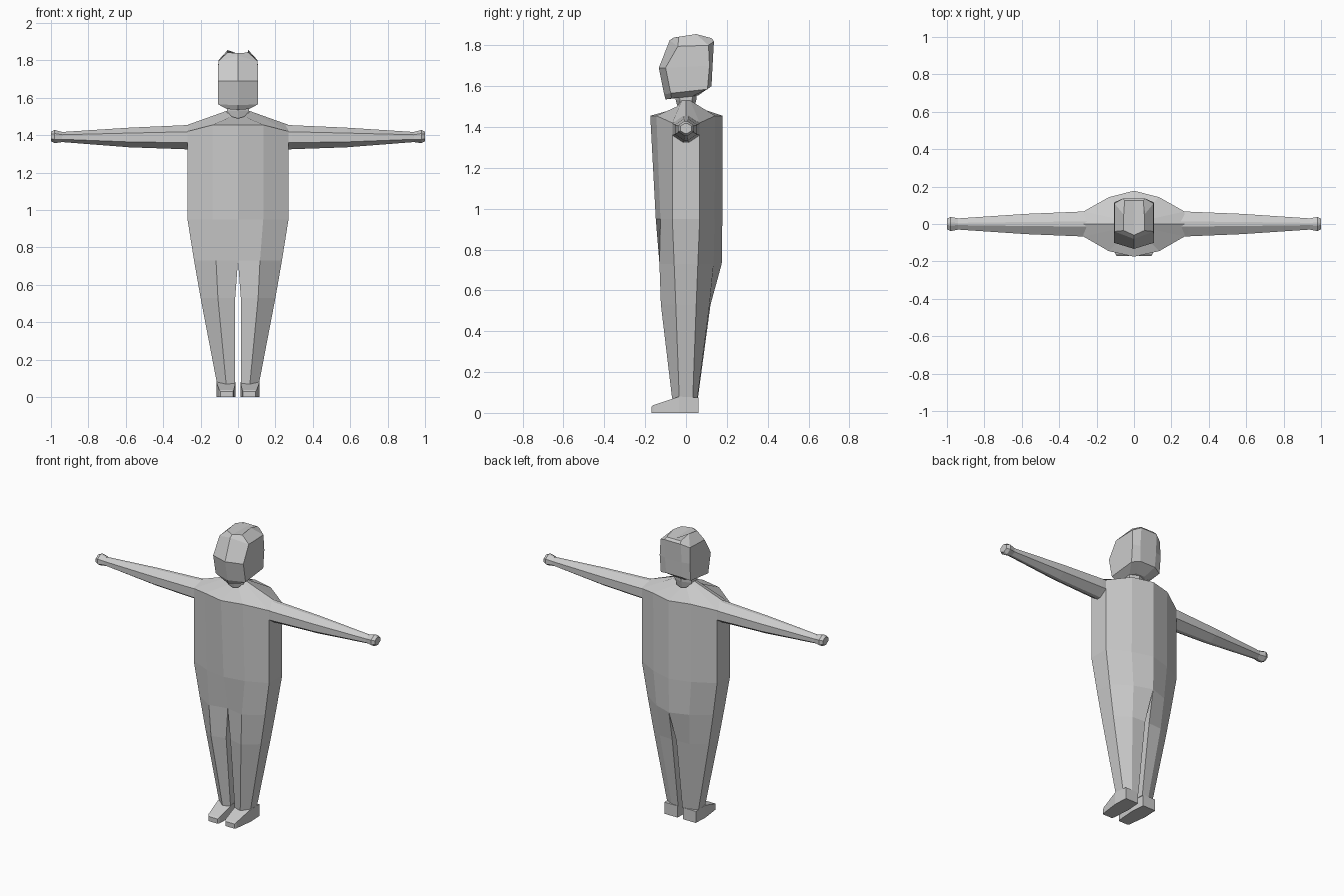
import bpy, bmesh, math

if "Cube" in bpy.data.objects:
    bpy.data.objects.remove(bpy.data.objects["Cube"], do_unlink=True)

# Single clay grey material
clay = bpy.data.materials.new("clay_grey")
clay.use_nodes = True
GREY = (0.6, 0.6, 0.6, 1.0)
clay.diffuse_color = GREY
clay.node_tree.nodes["Principled BSDF"].inputs["Base Color"].default_value = GREY


def loft(name, rings, closed=True, cap_start=False, cap_end=False):
    """Skin a stack of point rings; 'closed' may be a rule on the ring index."""
    bm = bmesh.new()
    rows = [[bm.verts.new(point) for point in ring] for ring in rings]
    count = len(rows[0])
    for i, (lower, upper) in enumerate(zip(rows, rows[1:])):
        wraps = closed(i) if callable(closed) else closed
        for j in range(count if wraps else count - 1):
            k = (j + 1) % count
            bm.faces.new((lower[j], lower[k], upper[k], upper[j]))
    if cap_start:
        bm.faces.new(rows[0])
    if cap_end:
        bm.faces.new(rows[-1])
    bmesh.ops.remove_doubles(bm, verts=bm.verts, dist=0.0005)
    bmesh.ops.recalc_face_normals(bm, faces=bm.faces)
    mesh = bpy.data.meshes.new(name)
    bm.to_mesh(mesh)
    bm.free()
    mesh.materials.append(clay)
    obj = bpy.data.objects.new(name, mesh)
    bpy.context.collection.objects.link(obj)
    mirror = obj.modifiers.new("mirror", "MIRROR")
    mirror.merge_threshold = 0.001
    return obj


def body_ring(z, inner, outer, front, front_mid, back, back_mid, side):
    """Half outline of the body, from the front centre round to the back centre."""
    mid = (inner + outer) / 2
    return [(inner, front, z), (mid, front_mid, z), (outer, -side, z), (outer, 0, z),
            (outer, side, z), (mid, back_mid, z), (inner, back, z)]


# Body and legs: collar, shoulders, waist, crotch, knees, ankles
collar = [(0, -.05, 1.49), (.035, -.045, 1.5), (.06, -.02, 1.53), (.06, 0, 1.53),
          (.06, .02, 1.53), (.035, .045, 1.5), (0, .05, 1.49)]
shoulder = body_ring(1.455, 0, .27, -.175, -.145, .178, .143, .067)
for corner in (2, 4):
    x, y, z = shoulder[corner]
    shoulder[corner] = (x, y, 1.42)
body_rings = [
    collar,
    shoulder,
    body_ring(.95, 0, .27, -.148, -.125, .178, .14, .067),
    body_ring(.73, 0, .235, -.105, -.13, .175, .135, .058),
    body_ring(.53, .015, .2, -.1, -.123, .12, .115, .05),
    body_ring(.07, .015, .112, -.055, -.068, .058, .055, .033),
]
loft("body_and_legs", body_rings, closed=lambda i: i >= 3, cap_end=True)


# Arms and hands: tapered octagons along x
def arm_ring(x, bottom, top, depth):
    centre, half = (bottom + top) / 2, (top - bottom) / 2
    section = [(-.2, 1), (-1, .45), (-1, -.45), (-.2, -1),
               (.2, -1), (1, -.45), (1, .45), (.2, 1)]
    return [(x, depth * a, centre + half * b) for a, b in section]


loft("arm", [
    arm_ring(.22, 1.32, 1.457, .067),
    arm_ring(.29, 1.325, 1.453, .066),
    arm_ring(.58, 1.335, 1.44, .054),
    arm_ring(.94, 1.363, 1.417, .03),
    arm_ring(.98, 1.357, 1.428, .038),
    arm_ring(1, 1.368, 1.418, .028),
], cap_start=True, cap_end=True)


# Feet: lofted from heel to toe
def foot_ring(y, inner, outer, top):
    return [(inner, y, 0), (outer, y, 0), (outer, y, top), (inner, y, top)]


loft("foot", [
    foot_ring(.06, .02, .112, .075),
    foot_ring(-.035, .013, .116, .08),
    foot_ring(-.16, .022, .1, .038),
    foot_ring(-.17, .028, .094, .03),
], cap_start=True, cap_end=True)


# Head: creased face, flat sides, narrow crown and jaw
def head_ring(front, side_front, side_back, back, width, back_width):
    """Each station is (y, z); the half ring runs front to back."""
    return [(0, *front), (width, *side_front), (width, *side_back),
            (back_width, *back), (0, *back)]


loft("head", [
    head_ring((-.1, 1.535), (-.07, 1.54), (.03, 1.55), (.06, 1.555), .06, .03),
    head_ring((-.107, 1.56), (-.075, 1.565), (.105, 1.585), (.125, 1.6), .107, .055),
    head_ring((-.133, 1.69), (-.1, 1.69), (.115, 1.7), (.13, 1.7), .108, .06),
    head_ring((-.08, 1.825), (-.04, 1.795), (.11, 1.8), (.137, 1.82), .105, .058),
    head_ring((-.06, 1.838), (-.035, 1.842), (.05, 1.855), (.125, 1.835), .055, .05),
], closed=False, cap_start=True, cap_end=True)


# Neck: flares upward from the collar into the jaw
def neck_ring(z, width, depth):
    return [(0, -depth, z), (width, -depth * .6, z), (width, depth * .6, z), (0, depth, z)]


loft("neck", [neck_ring(1.46, .045, .03), neck_ring(1.53, .06, .05),
              neck_ring(1.58, .06, .055)], closed=False)
